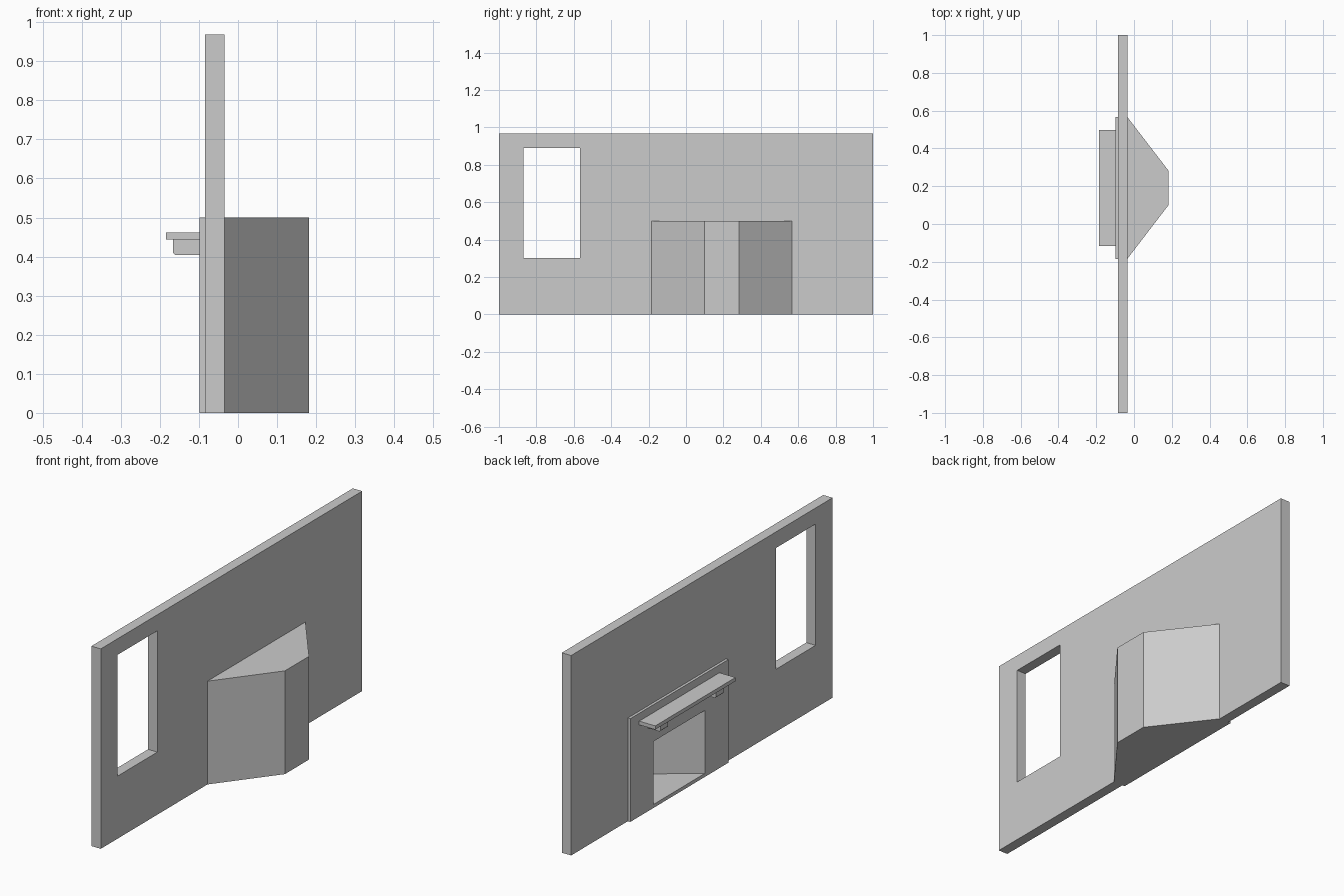
import bpy, bmesh
from mathutils import Vector

if "Cube" in bpy.data.objects:
    bpy.data.objects.remove(bpy.data.objects["Cube"])


def prism(name, pts, to3d, lo, hi):
    """Extrude a 2D profile between lo and hi; to3d maps (u, v, w) to xyz."""
    bm = bmesh.new()
    face = bm.faces.new([bm.verts.new(to3d(u, v, lo)) for u, v in pts])
    ext = bmesh.ops.extrude_face_region(bm, geom=[face])
    move = Vector(to3d(0, 0, hi)) - Vector(to3d(0, 0, lo))
    bmesh.ops.translate(bm, vec=move,
                        verts=[v for v in ext["geom"] if isinstance(v, bmesh.types.BMVert)])
    bmesh.ops.recalc_face_normals(bm, faces=bm.faces)
    me = bpy.data.meshes.new(name)
    bm.to_mesh(me)
    bm.free()
    ob = bpy.data.objects.new(name, me)
    bpy.context.collection.objects.link(ob)
    return ob


def plan(u, v, w):
    return (u, v, w)


def side(u, v, w):
    return (u, w, v)


def box(name, x, y, z):
    return prism(name, [(x[0], y[0]), (x[1], y[0]), (x[1], y[1]), (x[0], y[1])], plan, *z)


def cut(ob, cutter):
    mod = ob.modifiers.new("cut", 'BOOLEAN')
    mod.operation = 'DIFFERENCE'
    mod.solver = 'EXACT'
    mod.object = cutter
    bpy.context.view_layer.objects.active = ob
    bpy.ops.object.modifier_apply(modifier=mod.name)


MID = 0.191  # fireplace centre line


def mirrored(half):
    """Complete a plan profile about the fireplace centre line."""
    left = [(x, MID - d) for x, d in half]
    right = [(x, MID + d) for x, d in reversed(half)]
    return left + right


# wall with a window opening
wall = box("wall", (-0.085, -0.035), (-1, 1), (0, 0.968))
window = box("window_cutter", (-0.3, 0.3), (-0.87, -0.567), (0.303, 0.89))
cut(wall, window)

# fireplace surround and tapered chimney breast behind the wall
hearth = prism("fireplace", mirrored([(-0.098, 0.375), (-0.035, 0.375), (0.182, 0.092)]),
               plan, 0, 0.5)

# tapered firebox cut through surround and wall
firebox = prism("firebox_cutter", mirrored([(-0.15, 0.197), (-0.098, 0.197), (0.14, 0.02)]),
                plan, 0.017, 0.322)
cut(hearth, firebox)
cut(wall, firebox)

# mantel shelf on two brackets with eased lower corners
box("mantel_shelf", (-0.184, -0.097), (MID - 0.307, MID + 0.307), (0.444, 0.462))
for i, s in enumerate((-1, 1)):
    y = MID + s * 0.212
    prism(f"mantel_bracket_{i + 1}",
          [(-0.097, 0.445), (-0.166, 0.445), (-0.166, 0.409), (-0.161, 0.404), (-0.097, 0.404)],
          side, y - 0.03, y + 0.03)

for c in (window, firebox):
    bpy.data.objects.remove(c)
